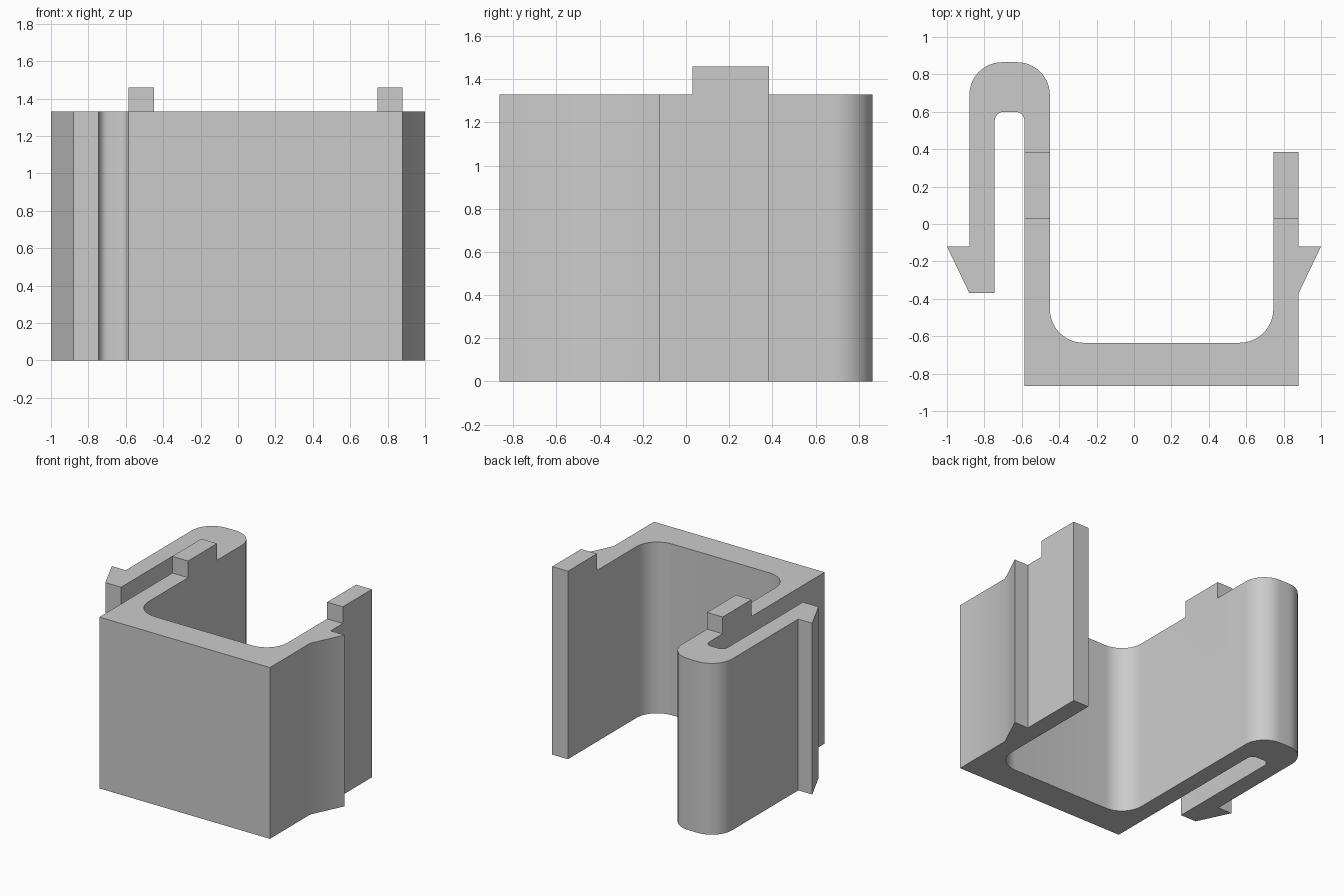
import bpy, bmesh, math
from mathutils import Vector

cube = bpy.data.objects.get("Cube")
if cube:
    bpy.data.objects.remove(cube)

HEIGHT, TAB = 1.33, 0.13
TAB_FRONT, TAB_BACK = 0.03, 0.385


def arc(cx, cy, r, start, end, steps=12):
    """Points of a rounded corner, angles in degrees."""
    angles = [math.radians(start + (end - start) * i / steps) for i in range(steps + 1)]
    return [(cx + r * math.cos(a), cy + r * math.sin(a)) for a in angles]


# Clip outline, anticlockwise from the front right corner
outline = [(-0.585, -0.865), (0.88, -0.865)]
outline += [(0.88, -0.37), (1.0, -0.12), (0.88, -0.12)]          # left barb
outline += [(0.88, TAB_BACK), (0.745, TAB_BACK)]                 # left arm end
outline += arc(0.565, -0.455, 0.18, 0, -90)                      # inner corners
outline += arc(-0.27, -0.455, 0.18, 270, 180)
outline += arc(-0.625, 0.69, 0.175, 0, 90)                       # outside of the hook
outline += arc(-0.705, 0.69, 0.175, 90, 180)
outline += [(-0.88, -0.12), (-1.0, -0.12), (-0.88, -0.37), (-0.745, -0.37)]
outline += arc(-0.695, 0.55, 0.05, 180, 90, 8)                   # inside of the hook
outline += arc(-0.635, 0.55, 0.05, 90, 0, 8)

# Extrude the outline into the body
bm = bmesh.new()
base = bm.faces.new([bm.verts.new((x, y, 0)) for x, y in outline])
result = bmesh.ops.extrude_face_region(bm, geom=[base], use_keep_orig=True)
bmesh.ops.translate(bm, vec=(0, 0, HEIGHT),
                    verts=[g for g in result["geom"] if isinstance(g, bmesh.types.BMVert)])
bmesh.ops.recalc_face_normals(bm, faces=bm.faces[:])

# Slice at the tab ends, then raise the tabs on both arms
for y in (TAB_FRONT, TAB_BACK):
    bmesh.ops.bisect_plane(bm, geom=bm.verts[:] + bm.edges[:] + bm.faces[:],
                           plane_co=(0, y, 0), plane_no=(0, 1, 0), dist=1e-5)
for face in bm.faces[:]:
    c = face.calc_center_median()
    if face.normal.z > 0.9 and TAB_FRONT < c.y < TAB_BACK and c.x > -0.6:
        tab = bmesh.ops.extrude_face_region(bm, geom=[face])
        bmesh.ops.translate(bm, vec=Vector((0, 0, TAB)),
                            verts=[g for g in tab["geom"] if isinstance(g, bmesh.types.BMVert)])
        if face.is_valid:
            bmesh.ops.delete(bm, geom=[face], context="FACES_ONLY")

# Merge flat regions back together
bmesh.ops.dissolve_limit(bm, angle_limit=0.01, verts=bm.verts[:], edges=bm.edges[:])
bmesh.ops.recalc_face_normals(bm, faces=bm.faces[:])

mesh = bpy.data.meshes.new("clip_body")
bm.to_mesh(mesh)
bm.free()
clip = bpy.data.objects.new("clip_body", mesh)
bpy.context.collection.objects.link(clip)

# Plain grey plastic
grey = bpy.data.materials.new("light_grey")
grey.use_nodes = True
colour = (0.6, 0.6, 0.6, 1)
grey.diffuse_color = colour
grey.node_tree.nodes["Principled BSDF"].inputs["Base Color"].default_value = colour
mesh.materials.append(grey)

# Smooth the rounded corners, keep the rest sharp
bpy.context.view_layer.objects.active = clip
clip.select_set(True)
bpy.ops.object.shade_smooth_by_angle(angle=math.radians(30))
